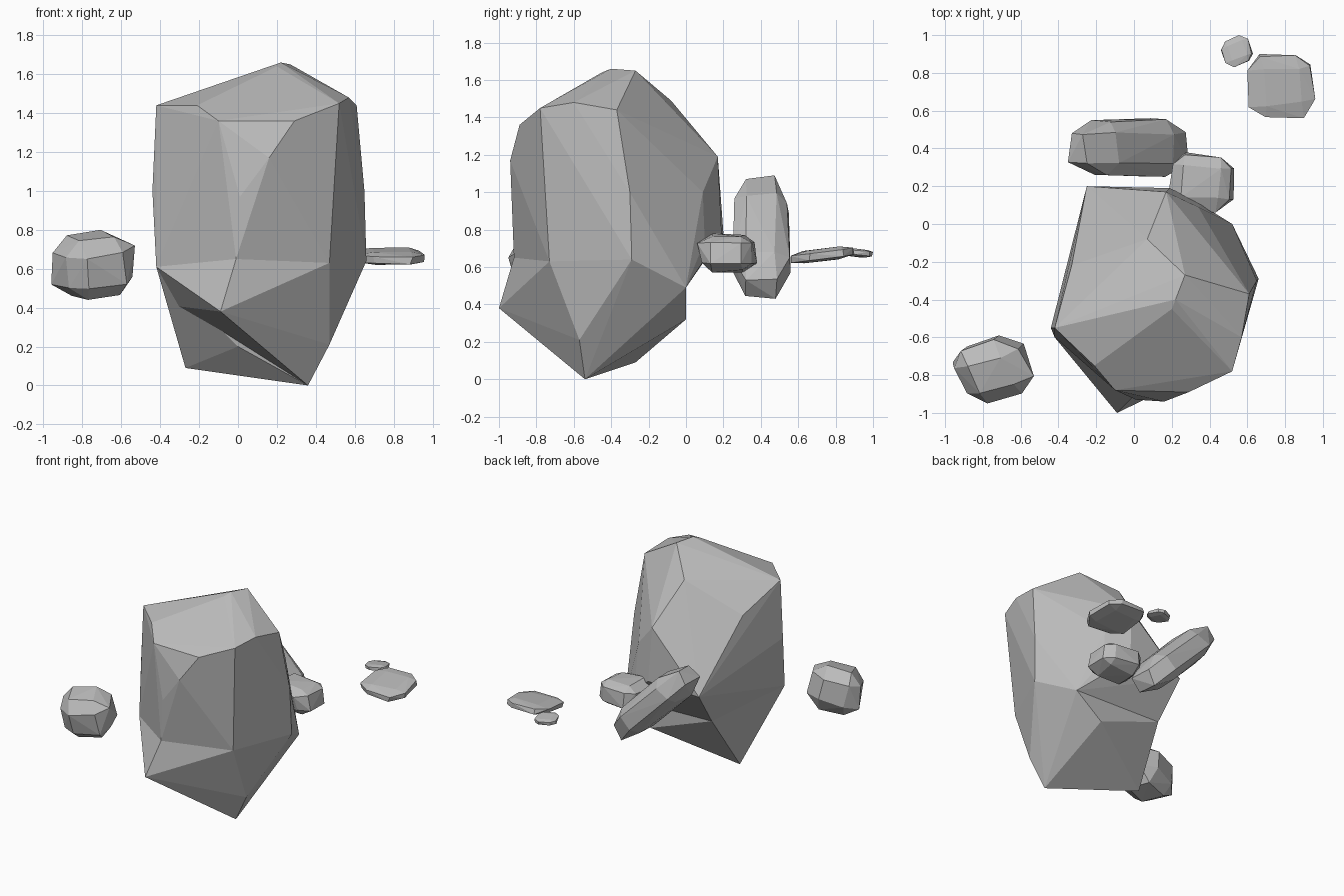
import bpy, bmesh, math, random
from mathutils import Vector, Euler

cube = bpy.data.objects.get("Cube")
if cube:
    bpy.data.objects.remove(cube, do_unlink=True)

stone = bpy.data.materials.new("grey_stone")
stone.use_nodes = True
GREY = (0.5, 0.5, 0.5, 1)
stone.diffuse_color = GREY
stone.node_tree.nodes["Principled BSDF"].inputs["Base Color"].default_value = GREY


def hull_rock(name, points, merge_angle=3):
    """Wrap corner points in a flat-faceted convex rock."""
    bm = bmesh.new()
    for p in points:
        bm.verts.new(p)
    hull = bmesh.ops.convex_hull(bm, input=bm.verts)
    loose = {g for g in hull["geom_interior"] + hull["geom_unused"]
             if isinstance(g, bmesh.types.BMVert)}
    bmesh.ops.delete(bm, geom=list(loose), context="VERTS")
    bmesh.ops.dissolve_limit(bm, angle_limit=math.radians(merge_angle),
                             verts=bm.verts, edges=bm.edges)
    bmesh.ops.recalc_face_normals(bm, faces=bm.faces)
    mesh = bpy.data.meshes.new(name)
    bm.to_mesh(mesh)
    bm.free()
    mesh.materials.append(stone)
    rock = bpy.data.objects.new(name, mesh)
    bpy.context.collection.objects.link(rock)


def boulder(name, low, high, shape=(1, 1, 1), turn=(0, 0, 0), chamfer=0.5, seed=1):
    """Chipped block, turned and then fitted between two bounding corners."""
    rng = random.Random(seed)
    rot = Euler([math.radians(a) for a in turn])
    points = []
    for axis in range(3):
        for sx in (-1, 1):
            for sy in (-1, 1):
                for sz in (-1, 1):
                    p = Vector((sx, sy, sz)) * chamfer
                    p[axis] /= chamfer
                    for i in range(3):
                        p[i] *= rng.uniform(0.88, 1.08) * shape[i]
                    p.rotate(rot)
                    points.append(p)
    for i in range(3):
        a = min(p[i] for p in points)
        b = max(p[i] for p in points)
        for p in points:
            p[i] = low[i] + (p[i] - a) / (b - a) * (high[i] - low[i])
    hull_rock(name, points)


# Corners of the large rock that its body and base share
left, front = (-.42, -.6, .61), (-.01, -.92, .65)
right_front, right = (.47, -.73, .63), (.66, -.29, .64)
back_right, back_low = (.52, 0, .49), (-.22, 0, .51)
back_left = (-.25, .2, .78)
under_left, toe, rump = (-.33, -.45, .41), (.36, -.54, 0), (.3, 0, .32)

# Large rock body: crown, shoulders and waist
crown = [(.2, -.45, 1.64), (.27, -.27, 1.65), (0, -.55, 1.56), (.22, -.4, 1.66),
         (.07, -.08, 1.49)]
shoulders = [(-.42, -.55, 1.44), (-.21, -.75, 1.44), (-.1, -.88, 1.36),
             (.29, -.89, 1.36), (.52, -.78, 1.45), (.57, -.6, 1.48),
             (.61, -.37, 1.44), (.17, .17, 1.19), (-.33, -.22, 1.27)]
waist = [(-.44, -.55, 1), (.01, -.93, .97), (.16, -.94, 1.17), (.5, -.73, 1),
         (.65, -.3, 1), (.34, .09, 1), (.36, .1, .74), (.19, .19, .78)]
hull_rock("large_rock_body", crown + shoulders + waist + [
    left, front, right_front, right, back_right, back_low, back_left])

# Overhanging front of the base, down to the pointed toe
hull_rock("large_rock_overhang", [
    left, front, right_front, right, back_right, back_low, under_left, toe, rump,
    (-.09, -1, .38), (.21, -.63, .14), (.47, -.57, .21)])

# Recessed heel under the overhang
hull_rock("large_rock_heel", [
    left, under_left, back_low, rump, toe,
    (0, -.55, .2), (-.27, -.27, .09), (.02, -.39, .05)])

# Rounded boulder at the front
boulder("front_boulder", (-.96, -.95, .44), (-.53, -.59, .8),
        turn=(10, -10, 20), chamfer=0.5, seed=4)

# Long slanted rock behind the large one
boulder("slanted_rock", (-.35, .25, .43), (.29, .56, 1.09),
        shape=(.46, .16, .12), turn=(0, 48, 0), chamfer=0.52, seed=7)

# Small block tucked against the back
boulder("back_block", (.18, .06, .57), (.53, .38, .78),
        turn=(0, 0, -4), chamfer=0.56, seed=3)

# Two thin slabs in the far corner
boulder("wide_slab", (.6, .56, .62), (.96, .9, .71),
        shape=(1, 1, .17), turn=(6, 0, 5), chamfer=0.55, seed=5)
boulder("small_slab", (.46, .83, .65), (.63, 1, .7),
        shape=(1, 1, .25), turn=(-5, 0, 20), chamfer=0.55, seed=9)
